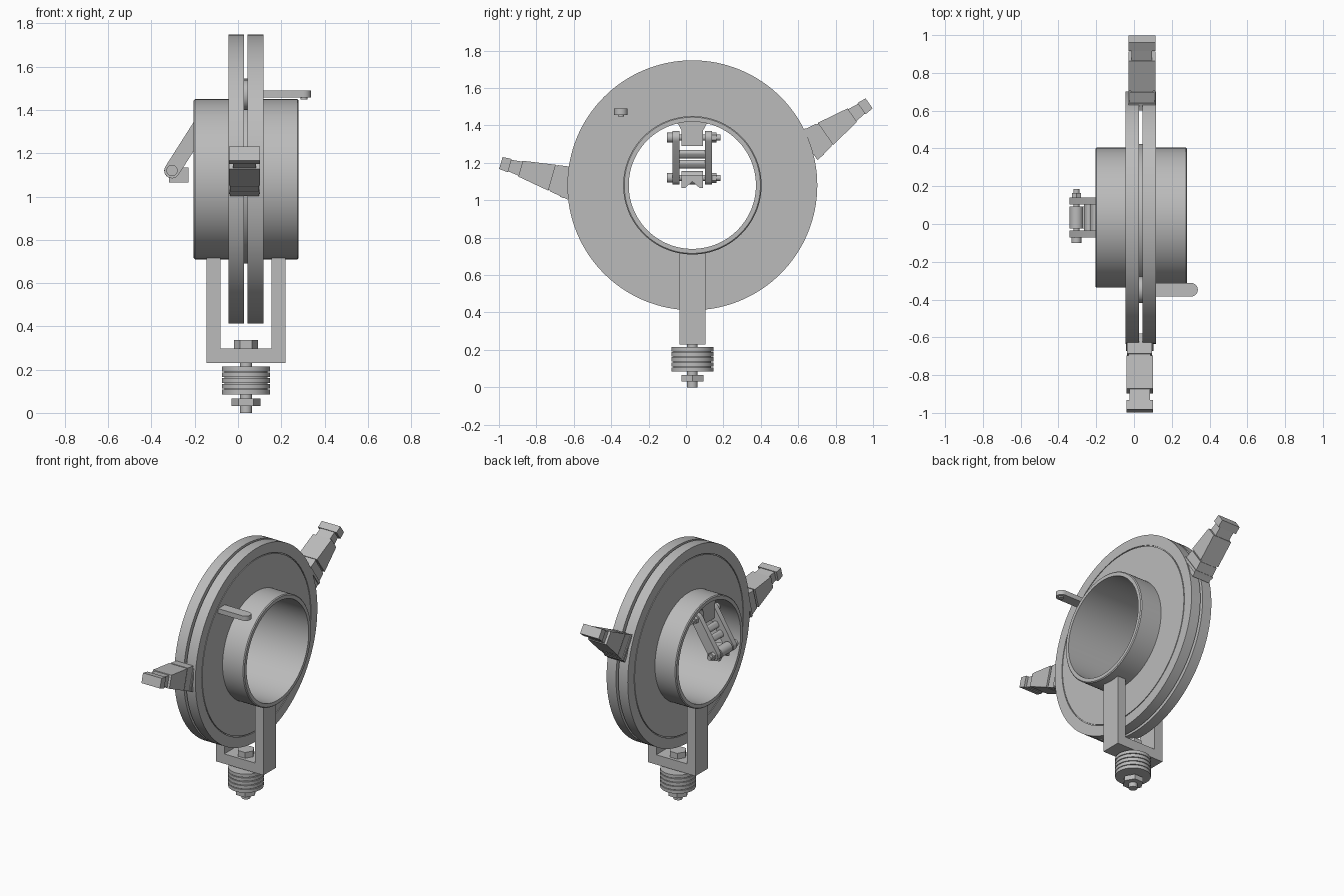
import bpy, bmesh
from math import sin, cos, pi, radians
from mathutils import Vector, Matrix

if "Cube" in bpy.data.objects:
    bpy.data.objects.remove(bpy.data.objects["Cube"])

grey = bpy.data.materials.new("plain grey")
grey.use_nodes = True
COLOUR = (0.5, 0.5, 0.5, 1)
grey.diffuse_color = COLOUR
grey.node_tree.nodes["Principled BSDF"].inputs["Base Color"].default_value = COLOUR

CY, CZ = 0.034, 1.08          # wheel axis
parts = []


def finish(name, bm):
    bmesh.ops.recalc_face_normals(bm, faces=bm.faces)
    mesh = bpy.data.meshes.new(name)
    bm.to_mesh(mesh)
    bm.free()
    mesh.materials.append(grey)
    ob = bpy.data.objects.new(name, mesh)
    bpy.context.collection.objects.link(ob)
    parts.append(ob)
    return ob


def prism(name, outline, a, b, axis="x"):
    """Extrude a 2D outline along an axis: x takes (y,z), y takes (x,z), z takes (x,y)."""
    place = {"x": lambda p, d: (d, p[0], p[1]),
             "y": lambda p, d: (p[0], d, p[1]),
             "z": lambda p, d: (p[0], p[1], d)}[axis]
    bm = bmesh.new()
    lo = [bm.verts.new(place(p, a)) for p in outline]
    hi = [bm.verts.new(place(p, b)) for p in outline]
    bm.faces.new(lo)
    bm.faces.new(hi)
    n = len(lo)
    for i in range(n):
        j = (i + 1) % n
        bm.faces.new((lo[i], lo[j], hi[j], hi[i]))
    return finish(name, bm)


def box(name, x, y, z):
    return prism(name, [(x[0], z[0]), (x[1], z[0]), (x[1], z[1]), (x[0], z[1])], *y, axis="y")


def disc(name, centre, r, a, b, axis, sides=32):
    turn = pi / 6 if sides == 6 and axis == "y" else 0
    ring = [(centre[0] + r * cos(2 * pi * i / sides + turn),
             centre[1] + r * sin(2 * pi * i / sides + turn)) for i in range(sides)]
    return prism(name, ring, a, b, axis)


def capsule(p, q, r, steps=10):
    """Outline of a bar with round ends."""
    p, q = Vector(p), Vector(q)
    d = (q - p).normalized()
    n = Vector((-d.y, d.x))
    out = []
    for c, s in ((q, 1), (p, -1)):
        for i in range(steps + 1):
            t = pi * i / steps
            out.append(c + s * r * (d * sin(t) - n * cos(t)))
    return out


def lathe(name, profile, sides=128):
    """Spin a closed (x, radius) profile about the wheel axis."""
    bm = bmesh.new()
    rings = []
    for i in range(sides):
        t = 2 * pi * i / sides
        rings.append([bm.verts.new((x, CY + r * cos(t), CZ + r * sin(t))) for x, r in profile])
    for i, ring in enumerate(rings):
        nxt = rings[(i + 1) % sides]
        for k in range(len(profile)):
            m = (k + 1) % len(profile)
            bm.faces.new((ring[k], ring[m], nxt[m], nxt[k]))
    return finish(name, bm)


# Wheel: drum tube, two flanges with a fine ring groove, and a spacer
B = 0.006
lathe("drum_tube", [(-0.205, 0.34), (-0.205, 0.364), (-0.205 + B, 0.37), (0.28 - B, 0.37),
                    (0.28, 0.364), (0.28, 0.34)])
for name, inner, outer in (("right_flange", 0.027, -0.045), ("left_flange", 0.045, 0.117)):
    s = 1 if outer > inner else -1
    groove = outer - s * 0.006
    lathe(name, [(inner, 0.365), (inner, 0.668), (outer, 0.668), (outer, 0.598),
                 (groove, 0.598), (groove, 0.592), (outer, 0.592), (outer, 0.365)])
lathe("flange_spacer", [(0.02, 0.365), (0.02, 0.39), (0.05, 0.39), (0.05, 0.365)])

# Handle lever with its round foot between the flanges
prism("lever", capsule((0.06, -0.348), (0.302, -0.348), 0.036), 1.457, 1.49, "z")
disc("lever_pad", (0.305, -0.348), 0.016, 1.448, 1.458, "z")
disc("lever_foot", (-0.348, 1.47), 0.07, 0.025, 0.047, "x")

# U-shaped fork under the drum
prism("fork", [(-0.145, 0.23), (0.22, 0.23), (0.22, 0.722), (0.155, 0.722), (0.155, 0.298),
               (-0.08, 0.298), (-0.08, 0.722), (-0.145, 0.722)], CY - 0.07, CY + 0.07, "y")

# Mounting bolt, nut and stacked washers
AXLE = (0.037, CY)
disc("bolt_shaft", AXLE, 0.028, 0.0, 0.31, "z")
disc("bolt_head", AXLE, 0.056, 0.298, 0.338, "z", 6)
disc("bolt_nut", AXLE, 0.068, 0.032, 0.066, "z", 6)
disc("washer_core", AXLE, 0.1, 0.088, 0.212, "z", 48)
for i in range(5):
    z = 0.085 + i * 0.0268
    disc(f"washer_{i + 1}", AXLE, 0.112, z, z + 0.022, "z", 48)


# Tapered clip arms: each segment is (start, end, half heights, half width) from the tip
SEGMENTS = [("tip", 0, 0.05, 0.033, 0.037, 0.071),
            ("neck", 0.04, 0.12, 0.031, 0.04, 0.054),
            ("body", 0.11, 0.285, 0.044, 0.072, 0.071),
            ("seam", 0.28, 0.298, 0.066, 0.07, 0.058),
            ("root", 0.295, 0.40, 0.073, 0.09, 0.066),
            ("collar", 0.355, 0.372, 0.086, 0.088, 0.072)]


def arm(side, tip, angle, x):
    d = Vector((cos(angle), sin(angle)))
    n = Vector((-d.y, d.x))
    tip = Vector(tip)
    for name, a, b, ha, hb, w in SEGMENTS:
        outline = [tip - d * a + n * ha, tip - d * a - n * ha,
                   tip - d * b - n * hb, tip - d * b + n * hb]
        prism(f"{side}_arm_{name}", outline, x - w, x + w)


arm("front", (-0.99, 1.199), radians(164), 0.03)
arm("back", (0.979, 1.518), radians(35), 0.042)

# Hinged clamp inside the drum: hanging lug, paired links, cross bars, jaw
UP, LOW = Vector((-0.168, 1.335)), Vector((-0.305, 1.12))
prism("clamp_lug", [(CY - 0.1, 1.425), (CY - 0.075, 1.405), (CY - 0.058, 1.375), (CY - 0.058, 1.29),
                    (CY + 0.058, 1.29), (CY + 0.058, 1.375), (CY + 0.075, 1.405), (CY + 0.1, 1.425)],
      -0.2, -0.12)
for side, s in (("front", -1), ("back", 1)):
    prism(f"{side}_link", capsule(LOW, UP, 0.036), CY + s * 0.068, CY + s * 0.105, "y")
along = (UP - LOW).normalized()
for i, t in enumerate((0.37, 0.62)):
    c = LOW.lerp(UP, t) + Vector((along.y, -along.x)) * 0.012
    prism(f"cross_bar_{i + 1}", capsule(c - along * 0.008, c + along * 0.008, 0.016),
          CY - 0.07, CY + 0.07, "y")
for name, p in (("upper", UP), ("lower", LOW)):
    disc(f"{name}_pin", p, 0.016, CY - 0.135, CY + 0.15, "y", 24)
    disc(f"{name}_pin_head", p, 0.026, CY - 0.135, CY - 0.105, "y", 24)
    disc(f"{name}_pin_nut", p, 0.027, CY + 0.105, CY + 0.13, "y", 6)

# Jaw with a V notch on its underside
prism("jaw", [(CY - 0.058, 1.065), (CY - 0.04, 1.065), (CY, 1.1), (CY + 0.04, 1.065),
              (CY + 0.058, 1.065), (CY + 0.058, 1.135), (CY - 0.058, 1.135)], -0.318, -0.228)
disc("jaw_knuckle", LOW, 0.036, CY - 0.058, CY + 0.058, "y", 32)

# Smooth the round surfaces, keep edges sharp
bpy.ops.object.select_all(action="DESELECT")
for ob in parts:
    ob.select_set(True)
bpy.context.view_layer.objects.active = parts[0]
bpy.ops.object.shade_smooth_by_angle(angle=radians(30))
